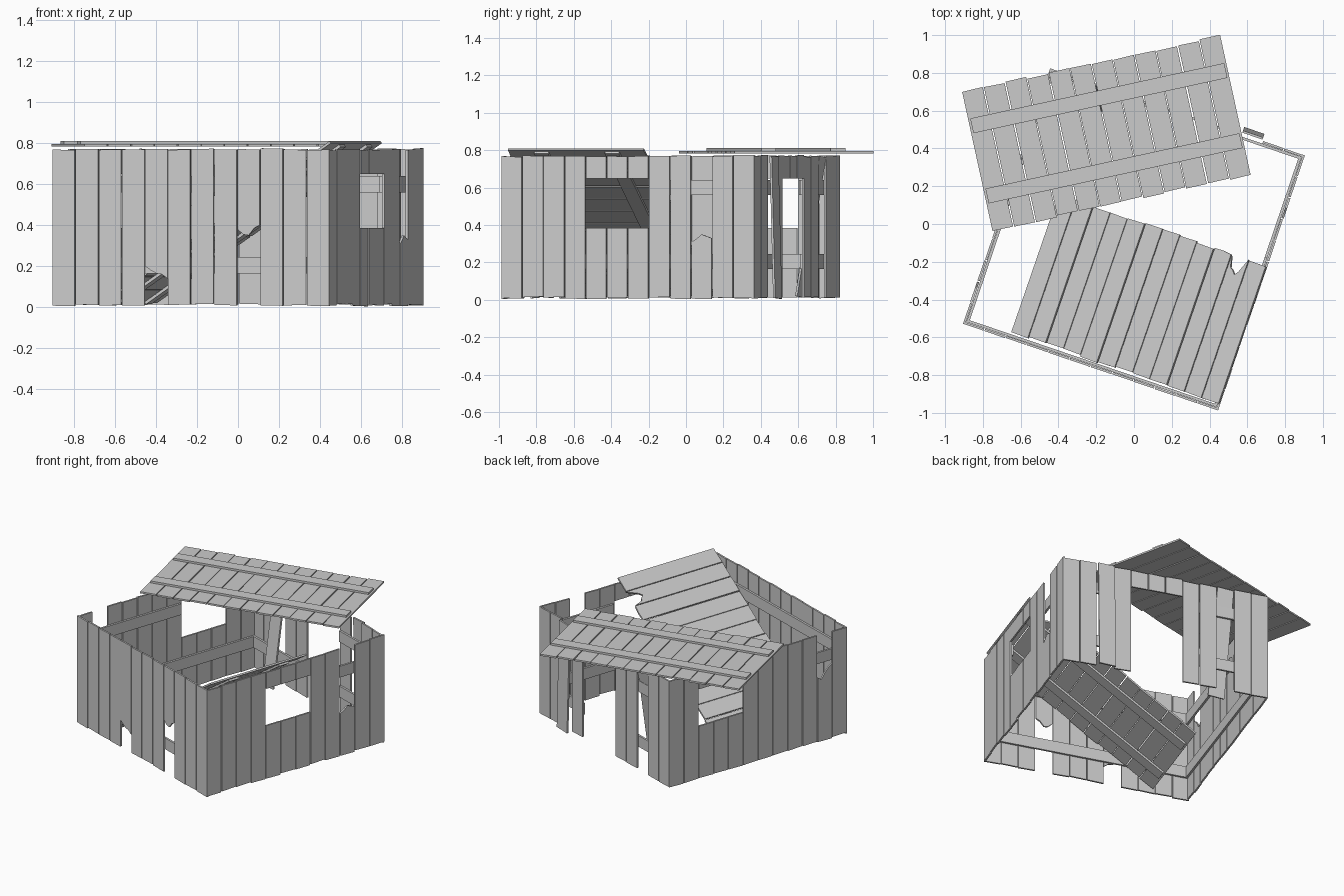
import bpy, bmesh, random
from math import radians, cos, sin
from mathutils import Matrix, Vector

if "Cube" in bpy.data.objects:
    bpy.data.objects.remove(bpy.data.objects["Cube"])

random.seed(4)
L, N = 1.43, 12            # wall length, planks per wall
W = L / N
TOP = 0.77
ANG = -18.8                # the shed stands turned on the ground
CENTRE = Vector((0, -0.082, 0))


def jit(a):
    return random.uniform(-a, a)


def prism(bm, outline, y0, y1, m=Matrix()):
    """Extrude an x/z outline between two depths."""
    a = [bm.verts.new(m @ Vector((x, y0, z))) for x, z in outline]
    b = [bm.verts.new(m @ Vector((x, y1, z))) for x, z in outline]
    bm.faces.new(a)
    bm.faces.new(b[::-1])
    n = len(a)
    for i in range(n):
        bm.faces.new((a[i], b[i], b[(i + 1) % n], a[(i + 1) % n]))


def board(bm, x0, x1, lows, highs, y0, y1, m=Matrix()):
    """Board whose lower and upper ends follow evenly spaced heights."""
    def line(zs):
        return [(x0 + (x1 - x0) * i / (len(zs) - 1), z) for i, z in enumerate(zs)]
    prism(bm, line(lows) + line(highs)[::-1], y0, y1, m)


def finish(bm, name, m):
    bmesh.ops.recalc_face_normals(bm, faces=bm.faces)
    me = bpy.data.meshes.new(name)
    bm.to_mesh(me)
    bm.free()
    ob = bpy.data.objects.new(name, me)
    ob.matrix_world = m
    bpy.context.collection.objects.link(ob)
    return ob


def wall_matrix(k):
    r = Matrix.Rotation(radians(ANG + 90 * k), 4, 'Z')
    return Matrix.Translation(CENTRE + r @ Vector((-L / 2, -L / 2, 0))) @ r


def wall(name, k, special, low_rails, high_rails, skip=()):
    m = wall_matrix(k)
    # upright planks
    bm = bmesh.new()
    for i in range(N):
        if i in skip:
            continue
        x0, x1 = i * W + 0.002, (i + 1) * W - 0.003 + jit(0.001)
        base, top = 0.01 + jit(0.004), TOP + jit(0.004)
        for lows, highs in special.get(i, [(None, None)]):
            lows = lows or [base, base + jit(0.004)]
            highs = highs or [top, top + jit(0.004)]
            d = jit(0.0015) + 0.0015
            board(bm, x0, x1, lows, highs, d, d + 0.012)
    finish(bm, name + "_planks", m)
    # inner rails
    bm = bmesh.new()
    for rails, z0, z1 in ((low_rails, 0.165, 0.245), (high_rails, 0.56, 0.64)):
        for a, b in rails:
            board(bm, a * W + 0.015, b * W - 0.015, [z0, z0], [z1, z1], 0.0155, 0.03)
    finish(bm, name + "_rails", m)


SILL, HEAD = [0.385, 0.385], [0.65, 0.65]
window = [(None, SILL), (HEAD, None)]

wall("front_wall", 0,
     {4: [([0.20, 0.18, 0.165, 0.16, 0.14], None)],
      8: [([0.38, 0.355, 0.35, 0.385, 0.40], None)]},
     [(0, 12)], [(0, 12)])
wall("right_wall", 1,
     {4: window, 5: window, 6: window,
      9: [(None, [0.31, 0.325, 0.35, 0.34, 0.33])]},
     [(0, 12)], [(0, 4), (7, 12)])
wall("back_wall", 2,
     {i: [(HEAD, None)] for i in (4, 5, 6)},
     [(0, 4), (7, 12)], [(0, 4), (7, 12)], skip=(2, 9))
wall("left_wall", 3,
     {2: window, 3: window, 4: window,
      10: [(None, [0.47, 0.45, 0.49, 0.52, 0.54])]},
     [(0, 12)], [(0, 2), (5, 12)])

# loose planks of the back wall, their feet swung outwards
for name, i, lean, roll in (("hanging_plank", 9, 9, 1.5), ("sprung_plank", 2, -1.5, 0)):
    bm = bmesh.new()
    board(bm, -W / 2 + 0.003, W / 2 - 0.003, [-0.755, -0.76], [0.005, 0], -0.012, 0)
    pivot = (Matrix.Translation(((i + 0.5) * W, 0.01 if lean > 0 else -0.005, TOP - 0.005))
             @ Matrix.Rotation(radians(lean), 4, 'X') @ Matrix.Rotation(radians(roll), 4, 'Y'))
    finish(bm, name, wall_matrix(2) @ pivot)


def roof_panel(name, m, length, width, batten_y, chips):
    """Flat panel of boards with two battens; board outlines lie in its plane."""
    m = m @ Matrix.Rotation(radians(-90), 4, 'X')
    w = length / N
    bm = bmesh.new()
    for i in range(N):
        a, b = jit(0.006), width + jit(0.006)
        skew = jit(0.002)
        board(bm, i * w + 0.002 + skew, (i + 1) * w - 0.003 + skew, [a, a + jit(0.003)],
              chips.get(i, [b, b + jit(0.003)]), 0, 0.012)
    finish(bm, name + "_boards", m)
    bm = bmesh.new()
    for z in (0.145, width - 0.225):
        board(bm, 0.012, length - 0.012, [z, z], [z + 0.08, z + 0.08],
              batten_y, batten_y + 0.014)
    finish(bm, name + "_battens", m)


# roof half lying flat on the back of the walls
roof_panel("upper_roof",
           Matrix.Translation((-0.75, -0.035, 0.795)) @ Matrix.Rotation(radians(12.3), 4, 'Z'),
           1.40, 0.75, -0.0155, {})
# roof half fallen in, one end on the floor and the other on the right wall
roof_panel("fallen_roof",
           Matrix.Translation((-0.65, -0.57, 0.03)) @ Matrix.Rotation(radians(-19), 4, 'Z')
           @ Matrix.Rotation(radians(-33.9), 4, 'Y'),
           1.40, 0.77, 0.0135,
           {10: [0.76, 0.70, 0.69, 0.67, 0.69, 0.73, 0.77][::1], 9: [0.77, 0.772, 0.765]})
